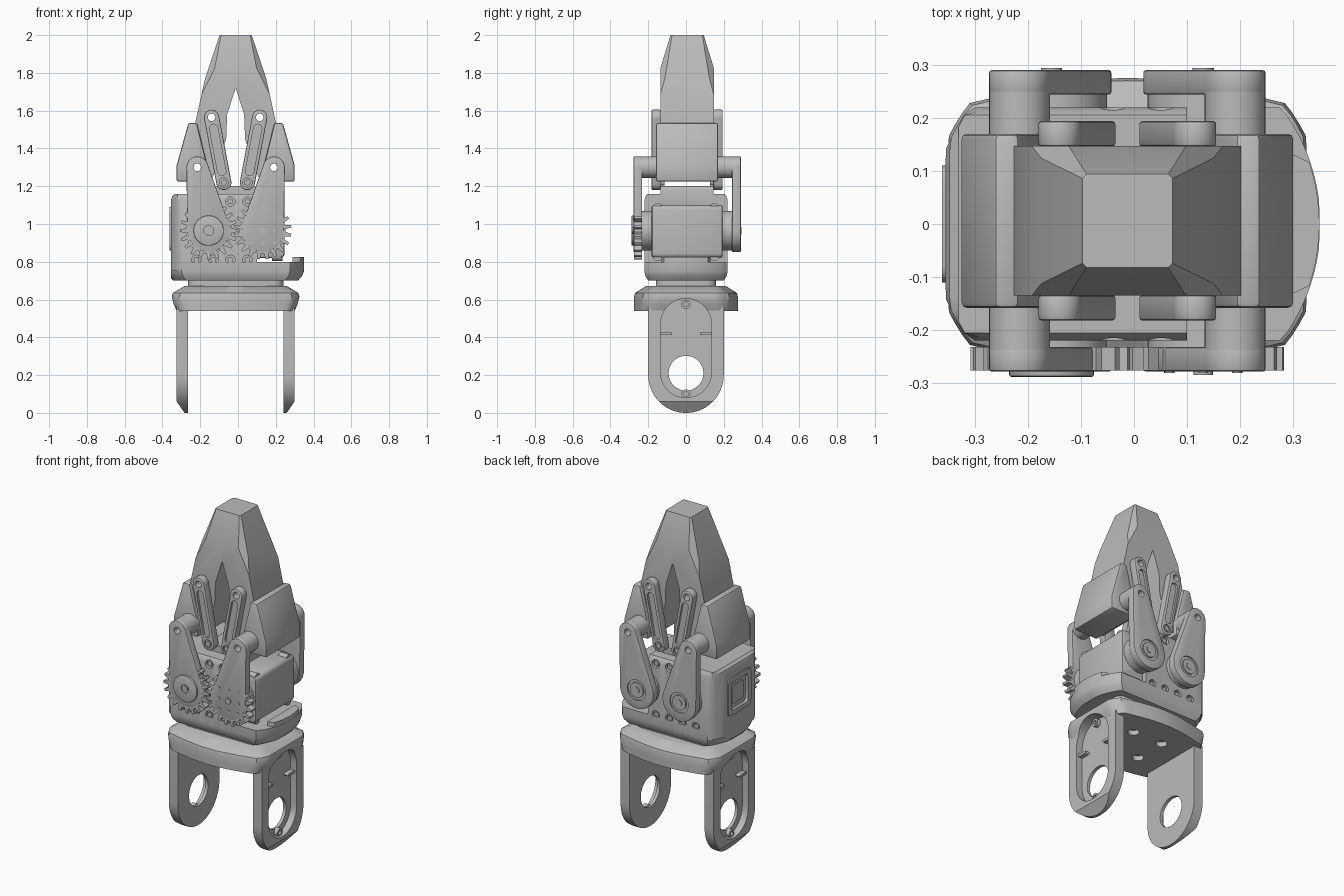
import bpy, bmesh
from math import sin, cos, pi
from mathutils import Vector
from mathutils.geometry import convex_hull_2d

cube = bpy.data.objects.get("Cube")
if cube:
    bpy.data.objects.remove(cube)

grey = bpy.data.materials.new("plain grey")
grey.use_nodes = True
grey.diffuse_color = (0.5, 0.5, 0.5, 1)
grey.node_tree.nodes["Principled BSDF"].inputs["Base Color"].default_value = (0.5, 0.5, 0.5, 1)

CX, CY = -0.0125, 0.006   # centre of the gripper mechanism


def circle(x, y, r, n=32):
    return [(x + r * cos(2 * pi * i / n), y + r * sin(2 * pi * i / n)) for i in range(n)]


def hull(pts):
    return [pts[i] for i in convex_hull_2d([Vector(p) for p in pts])]


def capsule(a, ra, b, rb):
    return hull(circle(*a, ra) + circle(*b, rb))


def rounded(x0, x1, y0, y1, r):
    return hull([p for x in (x0 + r, x1 - r) for y in (y0 + r, y1 - r) for p in circle(x, y, r, 16)])


def bake(ob, mod):
    """Replace the mesh with the result of its modifier."""
    deps = bpy.context.evaluated_depsgraph_get()
    deps.update()
    ob.data = bpy.data.meshes.new_from_object(ob.evaluated_get(deps))
    ob.modifiers.remove(mod)


def finish(ob):
    ob.data.shade_smooth()
    ob.data.set_sharp_from_angle(angle=0.55)
    return ob


def loft(name, layers, axis="z", bevel=0, planes=()):
    """Skin equal outlines at successive positions, then trim by planes."""
    place = {"x": lambda u, v, t: (t, u, v), "y": lambda u, v, t: (u, t, v),
             "z": lambda u, v, t: (u, v, t)}[axis]
    bm = bmesh.new()
    rings = [[bm.verts.new(place(u, v, t)) for u, v in pts] for pts, t in layers]
    n = len(rings[0])
    bm.faces.new(rings[0])
    bm.faces.new(rings[-1])
    for a, b in zip(rings, rings[1:]):
        for i in range(n):
            bm.faces.new((a[i], a[(i + 1) % n], b[(i + 1) % n], b[i]))
    for co, no in planes:
        cut_geom = bmesh.ops.bisect_plane(bm, geom=bm.verts[:] + bm.edges[:] + bm.faces[:],
                                          plane_co=co, plane_no=no, clear_outer=True)["geom_cut"]
        edges = [e for e in cut_geom if isinstance(e, bmesh.types.BMEdge)]
        if edges:
            bmesh.ops.edgenet_fill(bm, edges=edges)
    bmesh.ops.recalc_face_normals(bm, faces=bm.faces[:])
    me = bpy.data.meshes.new(name)
    bm.to_mesh(me)
    bm.free()
    me.materials.append(grey)
    ob = bpy.data.objects.new(name, me)
    bpy.context.collection.objects.link(ob)
    if bevel:
        mod = ob.modifiers.new("Bevel", "BEVEL")
        mod.width, mod.segments, mod.limit_method, mod.angle_limit = bevel, 2, "ANGLE", 0.6
        bake(ob, mod)
    return finish(ob)


def prism(name, pts, a, b, axis="y", bevel=0, planes=()):
    return loft(name, [(pts, a), (pts, b)], axis, bevel, planes)


def cut(ob, pts, a, b, axis="y"):
    cutter = prism("cutter", pts, a, b, axis)
    cutter.hide_render = True
    mod = ob.modifiers.new("Cut", "BOOLEAN")
    mod.operation, mod.solver, mod.object = "DIFFERENCE", "EXACT", cutter
    bake(ob, mod)
    bpy.data.objects.remove(cutter)
    return finish(ob)


def plan(hx, hy, r, bow=0.0, n=96):
    """Round outline clipped by the side limits, with bowed front and back."""
    out = []
    for i in range(n):
        c, s = cos(2 * pi * i / n), sin(2 * pi * i / n)
        d = min(r, hx / max(abs(c), 1e-6), hy / max(abs(s) + bow * c * c, 1e-6))
        out.append((CX + d * c, d * s))
    return out


# Yoke: crosspiece and two pocketed arms
yoke = loft("yoke_crosspiece", [(plan(hx, hy, r, 0.2), z) for hx, hy, r, z in
            ((0.312, 0.275, 0.36, 0.54), (0.328, 0.275, 0.37, 0.575), (0.338, 0.275, 0.375, 0.615),
             (0.332, 0.27, 0.37, 0.635), (0.27, 0.21, 0.31, 0.672))])
for x in (-0.1, 0.1):
    for y in (-0.1, 0.1):
        cut(yoke, circle(CX + x, y, 0.032), 0.5, 0.57, "z")
pocket = capsule((0, 0.215), 0.135, (0, 0.47), 0.135)
for s, side in ((-1, "right"), (1, "left")):
    outline = hull(circle(0, 0.2, 0.2, 64) + [(-0.2, 0.56), (0.2, 0.56)])
    arm = prism(side + "_yoke_arm", outline, CX + s * 0.2525, CX + s * 0.3125, "x",
                planes=[((CX + s * 0.27, 0, 0), (s * 0.06, 0, -0.042))])
    for part in (arm, yoke):
        cut(part, pocket, CX + s * 0.272, CX + s * 0.4, "x")
    cut(arm, circle(0, 0.21, 0.092, 48), CX + s * 0.2, CX + s * 0.4, "x")
    for z in (0.1, 0.575):
        boss = prism(side + "_arm_screw_boss", circle(0, z, 0.024), CX + s * 0.265, CX + s * 0.295, "x")
        cut(boss, circle(0, z, 0.012), CX + s * 0.28, CX + s * 0.4, "x")
    for e in (-1, 1):
        prism(side + "_arm_rib", rounded(e * 0.105 - 0.032, e * 0.105 + 0.032, 0.412, 0.428, 0.006),
              CX + s * 0.265, CX + s * 0.3, "x")

# Turntable neck and base tray
prism("neck", rounded(CX - 0.253, CX + 0.253, -0.16, 0.16, 0.05), 0.65, 0.715, "z")
left_trim = ((-0.355, 0, 0), (-1, 0, 0))
base = loft("base_tray", [(plan(h, y, r), z) for h, y, r, z in
            ((0.33, 0.2, 0.335, 0.70), (0.352, 0.215, 0.355, 0.725), (0.362, 0.22, 0.364, 0.75),
             (0.362, 0.22, 0.364, 0.80))], planes=[left_trim])
prism("tray_lip", plan(0.362, 0.13, 0.362), 0.79, 0.826, "z",
      planes=[((0.288, 0, 0), (-1, 0, 0))])

# Housing, tall on the right half, with side window and screw holes
housing = loft("housing", [(plan(h, y, 0.37), z) for h, y, z in
               ((0.3425, 0.22, 0.75), (0.3425, 0.22, 1.125), (0.335, 0.214, 1.148), (0.318, 0.205, 1.16))],
               planes=[((0.1, 0, 0), (1, 0, 0))])
cut(housing, rounded(-0.11, 0.11, 0.86, 1.09, 0.03), -0.4, -0.335, "x")
window = prism("side_window_frame", rounded(-0.11, 0.11, 0.86, 1.09, 0.03), -0.34, -0.362, "x")
cut(window, rounded(-0.08, 0.08, 0.89, 1.06, 0.02), -0.4, -0.345, "x")
prism("side_window_block", rounded(-0.05, 0.06, 0.92, 1.03, 0.01), -0.33, -0.353, "x")
screws = [(x, 0.81) for x in (-0.22, -0.13, -0.04, 0.05)] + [(-0.04, 1.12), (0.05, 1.12)]
for s in (-1, 1):
    for x, z in screws:
        cut(housing, circle(x, z, 0.025, 20), s * 0.2, s * 0.3)
        prism("housing_screw", circle(x, z, 0.015, 16), s * 0.18, s * 0.214)

# Servo block and link support
prism("servo_block", rounded(-0.2, 0.247, 0.82, 1.10, 0.025), CY - 0.188, CY + 0.188, bevel=0.012)
for y in (-0.15, 0.15):
    for z in (0.83, 1.085):
        prism("servo_corner_pad", circle(y, z, 0.026, 16), 0.18, 0.235, "x")
prism("link_support", rounded(CX - 0.115, CX + 0.115, 1.08, 1.20, 0.02), CY - 0.14, CY + 0.14)


def gear_outline(x, z, phase, teeth=20):
    pts = []
    for i in range(teeth):
        for f, r in ((-0.3, 0.122), (-0.15, 0.153), (0.15, 0.153), (0.3, 0.122)):
            a = 2 * pi * (i + f + phase) / teeth
            pts.append((x + r * cos(a), z + r * sin(a)))
    return pts


for s, side in ((-1, "right"), (1, "left")):
    axle = (CX + s * 0.143, 0.965)
    pivot = (CX + s * 0.203, 1.30)
    link_top = (CX + s * 0.1275, 1.565)
    link_low = (CX + s * 0.0625, 1.22)

    # Gripper finger with tapered, chamfered tip
    shape = [(0, 2), (0.085, 2), (0.162, 1.77), (0.215, 1.53), (0.19, 1.25), (0.12, 1.25),
             (0.05, 1.45), (0.045, 1.58), (0, 1.72)]
    trims = []
    for e in (-1, 1):
        trims.append(((CX, CY + e * 0.088, 2), (0, e * 0.17, 0.052)))
        trims.append(((CX + s * 0.08, CY + e * 0.085, 2), (s, e, 0.5)))
    finger = prism(side + "_finger", [(CX + s * x, z) for x, z in shape], CY - 0.141, CY + 0.141, planes=trims)
    cut(finger, circle(*link_top, 0.02), -0.4, 0.4)
    cut(finger, circle(*pivot, 0.02), -0.4, 0.4)

    # Outer knuckle
    shape = [(0.3125, 1.225), (0.3125, 1.31), (0.25, 1.535), (0.205, 1.535), (0.15, 1.31), (0.15, 1.225)]
    knuckle = prism(side + "_knuckle", [(CX + s * x, z) for x, z in shape], CY - 0.164, CY + 0.164, bevel=0.01)
    cut(knuckle, circle(*pivot, 0.02), -0.4, 0.4)

    for e, face in ((-1, "front"), (1, "back")):
        tag = face + "_" + side

        def y(d):
            return CY + e * d

        # Drive lever with pivot boss and collar
        lever = prism(tag + "_lever", capsule(axle, 0.113, pivot, 0.0575), y(0.238), y(0.284), bevel=0.005)
        boss = prism(tag + "_pivot_boss", circle(*pivot, 0.0575), y(0.16), y(0.26))
        for part in (lever, boss):
            cut(part, circle(*pivot, 0.02), -0.4, 0.4)
        prism(tag + "_collar", circle(*axle, 0.105, 48), y(0.18), y(0.245))
        if e > 0:
            cut(lever, circle(*axle, 0.062), y(0.276), y(0.3))
            prism(tag + "_hub", circle(*axle, 0.045), y(0.27), y(0.284))
            prism(tag + "_hub_screw", circle(*axle, 0.02), y(0.27), y(0.288))

        # Grooved parallel link
        link = prism(tag + "_link", capsule(link_top, 0.04, link_low, 0.04), y(0.14), y(0.188), bevel=0.006)
        a, b = Vector(link_top), Vector(link_low)
        cut(link, capsule(a.lerp(b, 0.17), 0.022, a.lerp(b, 0.83), 0.022), y(0.174), y(0.25))
        cut(link, circle(*link_top, 0.02), -0.4, 0.4)
        cut(link, circle(*link_low, 0.024), y(0.18), y(0.25))
        prism(tag + "_link_pin", circle(*link_low, 0.016), y(0.12), y(0.188))

    # Meshing gear on the front
    gear = prism(side + "_gear", gear_outline(*axle, 0.25 + s * 0.25), CY - 0.238, CY - 0.282)
    if s < 0:
        hub = prism("gear_hub", circle(*axle, 0.08, 40), CY - 0.27, CY - 0.294, bevel=0.004)
        cut(hub, circle(*axle, 0.026), CY - 0.286, -0.4)
        prism("gear_hub_screw", circle(*axle, 0.015), CY - 0.27, CY - 0.292)
    else:
        prism("gear_axle_screw", circle(*axle, 0.018), CY - 0.27, CY - 0.291)
        for i in range(8):
            r = 0.09 if i % 2 else 0.065
            dot = circle(axle[0] + r * cos(i * pi / 4), axle[1] + r * sin(i * pi / 4), 0.009, 12)
            prism("gear_rivet", dot, CY - 0.27, CY - 0.287)
